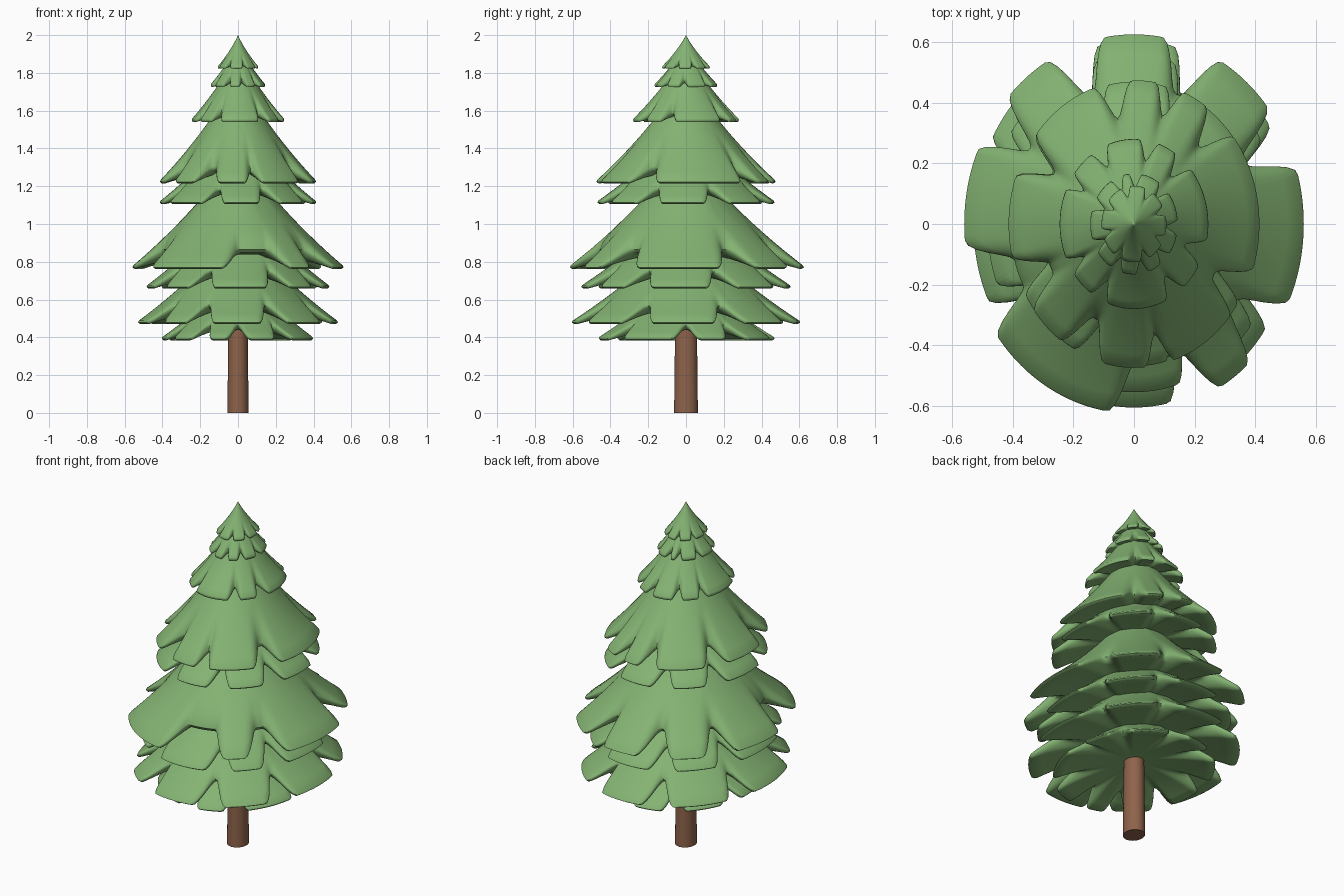
import bpy, bmesh, math

if "Cube" in bpy.data.objects:
    bpy.data.objects.remove(bpy.data.objects["Cube"])

SEG = 216


def material(name, rgb):
    m = bpy.data.materials.new(name)
    m.diffuse_color = (*rgb, 1)
    m.use_nodes = True
    m.node_tree.nodes["Principled BSDF"].inputs["Base Color"].default_value = m.diffuse_color
    return m


green = material("needles", (0.23, 0.45, 0.17))
brown = material("bark", (0.27, 0.125, 0.07))


def make(name, rings, mat):
    """Loft a list of rings, each a list of points, into a closed smooth object."""
    bm = bmesh.new()
    loops = [[bm.verts.new(p) for p in ring] for ring in rings]
    n = len(loops[0])
    for a, b in zip(loops, loops[1:]):
        for i in range(n):
            j = (i + 1) % n
            bm.faces.new((a[i], b[i], b[j], a[j]))
    bmesh.ops.remove_doubles(bm, verts=bm.verts, dist=1e-5)
    bmesh.ops.recalc_face_normals(bm, faces=bm.faces)
    me = bpy.data.meshes.new(name)
    bm.to_mesh(me)
    bm.free()
    ob = bpy.data.objects.new(name, me)
    bpy.context.collection.objects.link(ob)
    me.materials.append(mat)
    bpy.context.view_layer.objects.active = ob
    ob.select_set(True)
    bpy.ops.object.shade_smooth_by_angle(angle=math.radians(60))
    ob.select_set(False)


def notch_amount(deg, notches):
    """0 on a lobe, up to 1 in the middle of a gap between lobes."""
    best = 0
    for item in notches:
        c, w = item if isinstance(item, tuple) else (item, 7.5)
        depth = min(1, w / 8) ** 0.5
        w = w * 1.1 + 1.5                       # room for rounded lobe corners
        d = abs((deg - c + 180) % 360 - 180)
        if d < w:
            s = min(1, (w - d) / min(w, 10))
            best = max(best, s * s * (3 - 2 * s) * depth)
    return best


def tier(name, z0, apex, rx, ry, notches):
    """Scalloped skirt of branches: flared top surface, thin lip, domed underside."""
    h, rise, lip = apex - z0, 0.155 * ry, min(0.018, 0.1 * ry)
    angles = [360 * i / SEG for i in range(SEG)]
    cut = [notch_amount(a, notches) for a in angles]

    def ring(r, z, k):
        pts = []
        for a, n in zip(angles, cut):
            q = r * (1 - 0.27 * n * k)
            t = math.radians(a)
            pts.append((rx * q * math.cos(t), ry * q * math.sin(t), z + k * n * rise))
        return pts

    rings = []
    for i in range(15):
        t = i / 14
        rings.append(ring(0.7 * t + 0.3 * t * t,
                          z0 + lip + (h - lip) * (1 - t), t ** 3))
    rings.append(ring(1.008, z0 + lip * 0.45, 1))
    rings.append(ring(0.985, z0, 1))
    for i in range(1, 10):
        s = 1 - i / 9
        rings.append(ring(0.985 * s, z0 + 0.9 * rise * (1 - s * s), s ** 3))
    make(name, rings, green)


# Branch tiers from the ground up; gaps are centre angles or (centre, half width)
tier("branch_tier_1", 0.384, 0.77, 0.40, 0.465, [0, 35, 80, 120, 165, 205, 240, 270, 307])
tier("branch_tier_2", 0.47, 1.0, 0.525, 0.60, [23, 66, 112, 161, 214, 247, 292, 334])
tier("branch_tier_3", 0.658, 1.15, 0.48, 0.55, [21, 65, 114, 156, 210, 246, 297, 332])
tier("branch_tier_4", 0.762, 1.40, 0.555, 0.62,
     [(27, 9), (69.5, 8.5), (110.5, 8.5), (147, 8), (201, 13), (281, 17), (324, 10)])
tier("branch_tier_5", 1.105, 1.55, 0.41, 0.465, [21, 66, 111, 151, 201, 251, 294, 335])
tier("branch_tier_6", 1.215, 1.80, 0.41, 0.47,
     [(46, 7), (73, 5), (100, 7), (151, 8), (205, 10), (245, 9), (282, 5), (331, 9)])
tier("branch_tier_7", 1.54, 1.92, 0.243, 0.278,
     [(48, 7), (78, 6), (118, 6), (150, 5), (210, 5), (242, 6), (304, 7), (340, 8)])
tier("branch_tier_8", 1.725, 1.96, 0.143, 0.165, [46, 88, 113, 157, 206, 246, 281, 316, 356])
tier("treetop", 1.823, 2.0, 0.106, 0.125, [20, 62, 105, 150, 195, 240, 290, 335])

# Trunk, slightly oval and tapered
trunk = []
for r, z in ((0, 0), (1, 0), (0.9, 0.55), (0, 0.55)):
    trunk.append([(0.056 * r * math.cos(math.tau * i / 32),
                   0.063 * r * math.sin(math.tau * i / 32), z) for i in range(32)])
make("trunk", trunk, brown)
